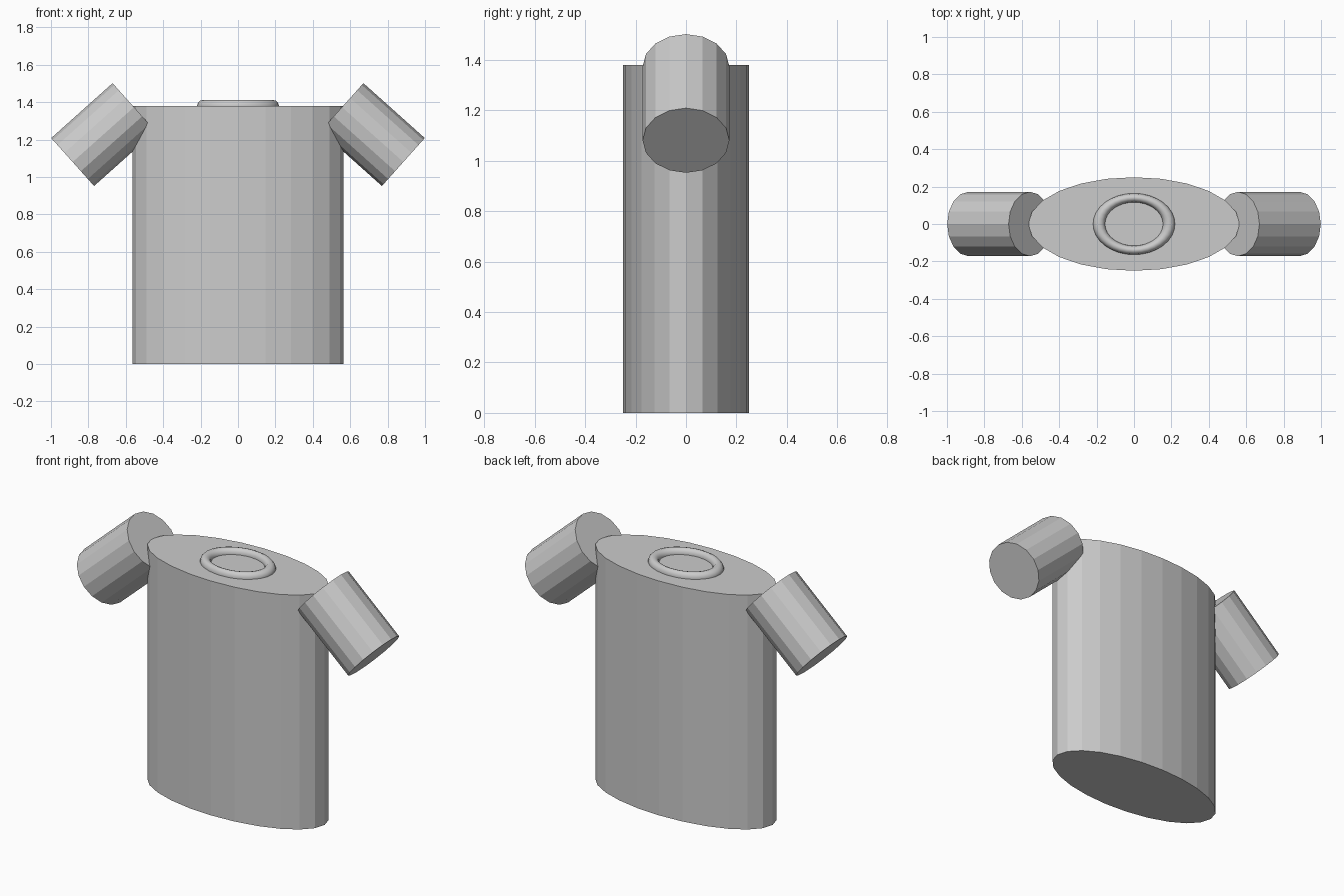
import bpy, math

if "Cube" in bpy.data.objects:
    bpy.data.objects.remove(bpy.data.objects["Cube"])

fabric = bpy.data.materials.new("light grey fabric")
fabric.diffuse_color = (0.6, 0.6, 0.6, 1)
fabric.use_nodes = True
fabric.node_tree.nodes["Principled BSDF"].inputs["Base Color"].default_value = fabric.diffuse_color


def finish(name):
    obj = bpy.context.object
    obj.name = name
    obj.data.materials.append(fabric)
    return obj


# Torso: flat-sided elliptical cylinder
bpy.ops.mesh.primitive_cylinder_add(vertices=24, radius=1, depth=1.38,
                                    location=(0, 0, 0.69))
finish("shirt_body").scale = (0.565, 0.25, 1)

# Sleeves: short tubes sloping down and outward
for side, name in ((1, "right_sleeve"), (-1, "left_sleeve")):
    bpy.ops.mesh.primitive_cylinder_add(
        vertices=16, radius=0.172, depth=0.44,
        location=(side * 0.72, 0, 1.227),
        rotation=(0, side * math.radians(131.8), 0))
    finish(name)

# Collar: oval ring half sunk into the top
bpy.ops.mesh.primitive_torus_add(major_radius=0.187, minor_radius=0.032,
                                 major_segments=32, minor_segments=12,
                                 location=(0, 0, 1.38))
finish("collar").scale = (1, 0.75, 1)
bpy.ops.object.shade_smooth_by_angle(angle=math.radians(40))
